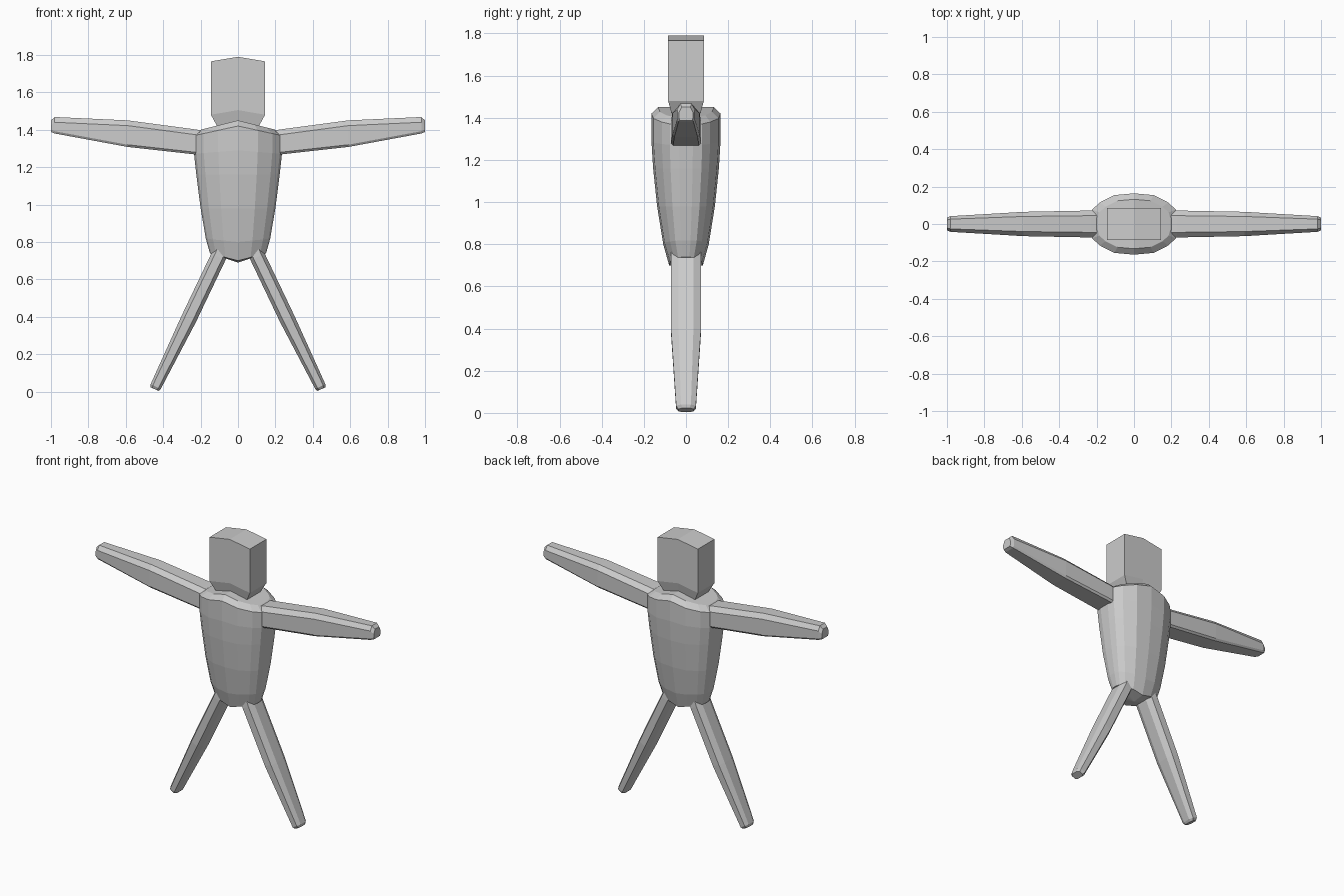
import bpy, bmesh
from mathutils import Vector

if "Cube" in bpy.data.objects:
    bpy.data.objects.remove(bpy.data.objects["Cube"])

grey = bpy.data.materials.new("plain grey")
grey.use_nodes = True
COLOUR = (0.6, 0.6, 0.6, 1)
grey.diffuse_color = COLOUR
grey.node_tree.nodes["Principled BSDF"].inputs["Base Color"].default_value = COLOUR


def loft(name, rings, tops):
    """Skin a stack of rings; close each end with a fan to its centre point."""
    bm = bmesh.new()
    loops = [[bm.verts.new(p) for p in ring] for ring in rings]
    n = len(loops[0])
    for a, b in zip(loops, loops[1:]):
        for i in range(n):
            j = (i + 1) % n
            bm.faces.new((a[i], a[j], b[j], b[i]))
    for loop, centre in zip((loops[0], loops[-1]), tops):
        c = bm.verts.new(centre)
        for i in range(n):
            bm.faces.new((loop[i], loop[(i + 1) % n], c))
    bmesh.ops.recalc_face_normals(bm, faces=bm.faces)
    mesh = bpy.data.meshes.new(name)
    bm.to_mesh(mesh)
    bm.free()
    mesh.materials.append(grey)
    obj = bpy.data.objects.new(name, mesh)
    bpy.context.collection.objects.link(obj)
    return obj


def mean(ring):
    return sum((Vector(p) for p in ring), Vector()) / len(ring)


def full_section(quarter):
    """Mirror a quarter outline, running from +y to +x, into a full loop."""
    right = quarter + [(x, -y) for x, y in reversed(quarter)]
    return right + [(-x, y) for x, y in reversed(right) if x > 0]


def level_ring(section, hx, hy, z, slope):
    return [(x * hx, y * hy, z + slope * abs(x * hx)) for x, y in section]


# Torso: faceted barrel with sloping shoulders
torso_section = full_section([(0, 1), (0.45, 0.94), (0.78, 0.70), (0.95, 0.47), (1, 0.2)])
torso_levels = [  # half width, half depth, centre height, slope towards the sides
    (0.15, 0.08, 0.70, 0.26), (0.172, 0.108, 0.80, 0.10), (0.20, 0.137, 0.98, 0),
    (0.223, 0.156, 1.16, 0), (0.235, 0.164, 1.29, -0.08),
    (0.235, 0.164, 1.42, -0.22), (0.195, 0.132, 1.45, -0.25)]
loft("torso", [level_ring(torso_section, *lv) for lv in torso_levels],
     [(0, 0, 0.69), (0, 0, 1.45)])

# Head: block with a peaked top, tapering into the neck
head_section = full_section([(0, 1), (1, 1)])
head_levels = [(0.112, 0.068, 1.42, 0), (0.145, 0.085, 1.505, -0.17),
               (0.145, 0.085, 1.79, -0.17)]
loft("head", [level_ring(head_section, *lv) for lv in head_levels],
     [(0, 0, 1.42), (0, 0, 1.79)])

# Arms: flat-sided section with narrow bevels, thinning to the hand
arm_stations = [  # x, bottom z, top z, half depth
    (0.13, 1.265, 1.385, 0.072), (0.23, 1.268, 1.402, 0.072),
    (0.59, 1.308, 1.45, 0.065), (0.98, 1.38, 1.468, 0.042),
    (1.0, 1.388, 1.45, 0.034)]


def arm_ring(side, x, lo, hi, d):
    half = [(0.85 * d, lo), (d, lo + 0.012), (d, hi - 0.028), (0.62 * d, hi)]
    outline = half + [(-y, z) for y, z in reversed(half)]
    return [(side * x, y, z) for y, z in outline]


# Legs: elongated octagon swept along a slanting line
leg_stations = [  # centre x, centre z, half thickness, half depth
    (0.06, 0.82, 0.040, 0.066), (0.105, 0.72, 0.042, 0.072),
    (0.265, 0.385, 0.042, 0.071), (0.44, 0.027, 0.030, 0.047),
    (0.446, 0.013, 0.023, 0.036)]
leg_section = [(0.55, 1), (1, 0.5), (1, -0.5), (0.55, -1),
               (-0.55, -1), (-1, -0.5), (-1, 0.5), (-0.55, 1)]
across = Vector((0.9, 0, 0.43))


def leg_ring(side, cx, cz, t, d):
    return [(side * (cx + u * t * across.x), v * d, cz + u * t * across.z)
            for u, v in leg_section]


for side, label in ((1, "left"), (-1, "right")):
    for part, ring_fn, stations in (("arm", arm_ring, arm_stations),
                                    ("leg", leg_ring, leg_stations)):
        rings = [ring_fn(side, *s) for s in stations]
        loft(f"{label}_{part}", rings, [mean(rings[0]), mean(rings[-1])])
